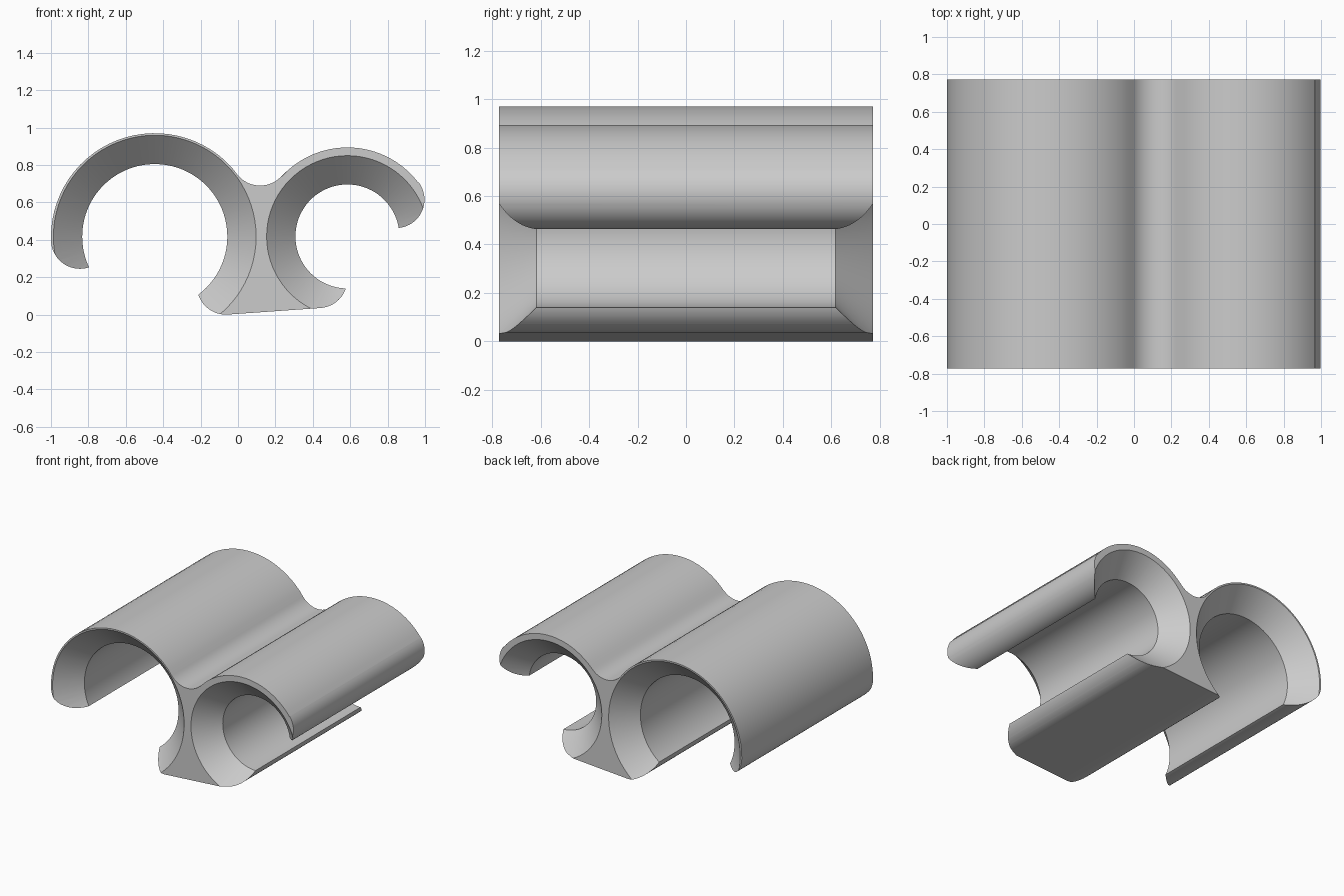
import bpy, bmesh, math

if "Cube" in bpy.data.objects:
    bpy.data.objects.remove(bpy.data.objects["Cube"])

HALF = 0.772      # half length along y
CHAMFER = 0.154   # 45 degree flare at each bore mouth


def arc(cx, cz, r, a0, a1):
    n = max(4, round(abs(a1 - a0) / 5))
    return [(cx + r * math.cos(math.radians(a0 + (a1 - a0) * i / n)),
             cz + r * math.sin(math.radians(a0 + (a1 - a0) * i / n)))
            for i in range(n + 1)]


def finish(bm, name):
    bmesh.ops.remove_doubles(bm, verts=bm.verts, dist=0.002)
    bmesh.ops.recalc_face_normals(bm, faces=bm.faces)
    mesh = bpy.data.meshes.new(name)
    bm.to_mesh(mesh)
    bm.free()
    obj = bpy.data.objects.new(name, mesh)
    bpy.context.collection.objects.link(obj)
    return obj


# Outer outline; the straight chords across the mouths are removed by the bores
outline = (
    arc(-0.065, 0.155, 0.155, 190, 274)          # foot, left lip
    + arc(0.43, 0.19, 0.155, 274, 345)           # foot, right lip
    + arc(0.845, 0.615, 0.152, -92, 37)          # right clip tip
    + arc(0.585, 0.418, 0.476, 37, 137.6)        # right clip back
    + arc(0.118, 0.845, 0.155, 317.6, 217.4)     # valley between clips
    + arc(-0.445, 0.415, 0.555, 37.4, 180)       # left clip back
    + arc(-0.845, 0.40, 0.155, 180, 295)         # left clip tip
)
bm = bmesh.new()
face = bm.faces.new([bm.verts.new((x, -HALF, z)) for x, z in outline])
ext = bmesh.ops.extrude_face_region(bm, geom=[face])
bmesh.ops.translate(bm, vec=(0, 2 * HALF, 0),
                    verts=[v for v in ext["geom"] if isinstance(v, bmesh.types.BMVert)])
clip = finish(bm, "double_pipe_clip")


# Bore cutter: a cylinder whose ends flare outward
def bore(name, cx, cz, r, sides=80):
    extra = 0.1
    stations = [(-HALF - extra, r + CHAMFER + extra), (-HALF + CHAMFER, r),
                (HALF - CHAMFER, r), (HALF + extra, r + CHAMFER + extra)]
    bm = bmesh.new()
    rings = [[bm.verts.new((cx + rad * math.cos(2 * math.pi * i / sides), y,
                            cz + rad * math.sin(2 * math.pi * i / sides)))
              for i in range(sides)] for y, rad in stations]
    for a, b in zip(rings, rings[1:]):
        for i in range(sides):
            j = (i + 1) % sides
            bm.faces.new((a[i], a[j], b[j], b[i]))
    bm.faces.new(rings[0])
    bm.faces.new(rings[-1])
    obj = finish(bm, name)
    obj.hide_render = True
    return obj


bpy.context.view_layer.objects.active = clip
clip.select_set(True)
for name, cx, cz, r in (("large_bore_cutter", -0.445, 0.417, 0.388),
                        ("small_bore_cutter", 0.585, 0.418, 0.278)):
    cutter = bore(name, cx, cz, r)
    mod = clip.modifiers.new(name, 'BOOLEAN')
    mod.operation = 'DIFFERENCE'
    mod.solver = 'EXACT'
    mod.object = cutter
    bpy.ops.object.modifier_apply(modifier=mod.name)
    bpy.data.objects.remove(cutter)

bpy.ops.object.shade_smooth_by_angle(angle=math.radians(25))
